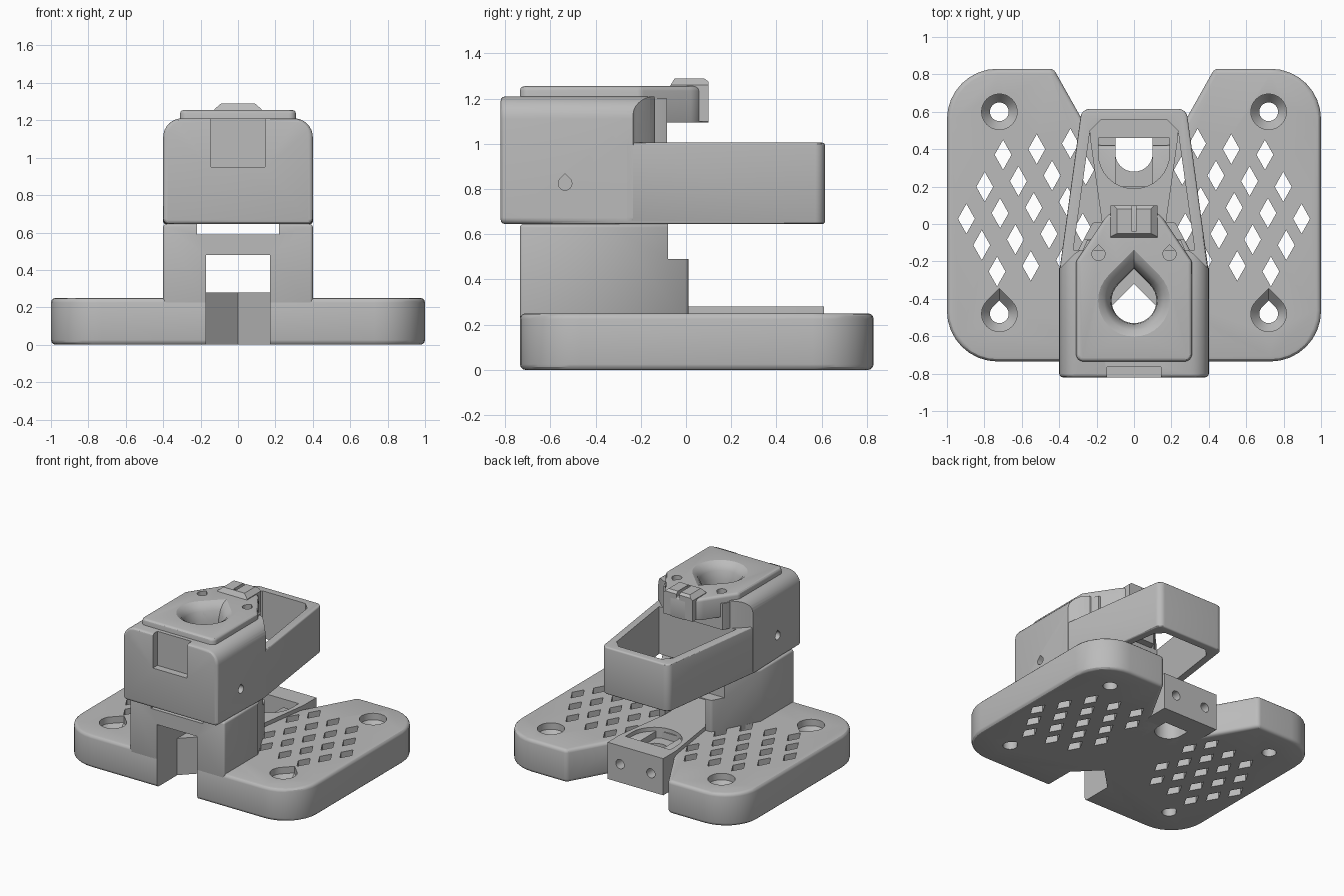
import bpy, bmesh, math
from mathutils import Vector, Matrix

cube = bpy.data.objects.get("Cube")
if cube:
    bpy.data.objects.remove(cube, do_unlink=True)

grey = bpy.data.materials.new("plain_grey")
grey.use_nodes = True
COLOUR = (0.5, 0.5, 0.5, 1)
grey.diffuse_color = COLOUR
grey.node_tree.nodes["Principled BSDF"].inputs["Base Color"].default_value = COLOUR


def new_object(name, bm):
    bmesh.ops.recalc_face_normals(bm, faces=bm.faces)
    mesh = bpy.data.meshes.new(name)
    bm.to_mesh(mesh)
    bm.free()
    mesh.materials.append(grey)
    obj = bpy.data.objects.new(name, mesh)
    bpy.context.collection.objects.link(obj)
    return obj


def bake(obj):
    dg = bpy.context.evaluated_depsgraph_get()
    mesh = bpy.data.meshes.new_from_object(obj.evaluated_get(dg))
    obj.modifiers.clear()
    obj.data = mesh


def combine(obj, tool, op="DIFFERENCE"):
    mod = obj.modifiers.new("bool", "BOOLEAN")
    mod.operation, mod.object, mod.solver = op, tool, "EXACT"
    bake(obj)
    bpy.data.objects.remove(tool, do_unlink=True)


def soften(obj, width):
    mod = obj.modifiers.new("bevel", "BEVEL")
    mod.width, mod.segments, mod.angle_limit = width, 3, math.radians(50)
    bake(obj)


def fillet(pts):
    """Round each (x, y, radius) corner of a closed outline."""
    out = []
    for i, p in enumerate(pts):
        c = Vector(p[:2])
        r = p[2] if len(p) > 2 else 0
        if not r:
            out.append(c)
            continue
        a = (Vector(pts[i - 1][:2]) - c).normalized()
        b = (Vector(pts[(i + 1) % len(pts)][:2]) - c).normalized()
        half = a.angle(b) / 2
        mid = c + (a + b).normalized() * r / math.sin(half)
        start = c + a * r / math.tan(half) - mid
        sweep = math.pi - 2 * half
        turn = 1 if a.x * b.y - a.y * b.x < 0 else -1
        for k in range(9):
            out.append(mid + Matrix.Rotation(turn * sweep * k / 8, 2) @ start)
    return out


def prism(name, half, lo, hi, axis="z", mirror=True):
    """Extrude an outline; half outlines run along +x and are mirrored."""
    pts = list(half)
    if mirror:
        pts += [(-p[0],) + tuple(p[1:]) for p in reversed(half) if p[0] > 0]
    put = {"z": lambda p, h: (p[0], p[1], h),
           "y": lambda p, h: (p[0], h, p[1]),
           "x": lambda p, h: (h, p[0], p[1])}[axis]
    bm = bmesh.new()
    pts = fillet(pts)
    rings = [[bm.verts.new(put(p, h)) for p in pts] for h in (lo, hi)]
    n = len(pts)
    bm.faces.new(rings[0])
    bm.faces.new(rings[1])
    for i in range(n):
        j = (i + 1) % n
        bm.faces.new((rings[0][i], rings[0][j], rings[1][j], rings[1][i]))
    return new_object(name, bm)


def lathe(name, centre, profile, drop=False, turn=None):
    """Stack of (radius, height) rings, pointed towards +y for a teardrop."""
    bm = bmesh.new()
    rings, n = [], 32
    for r, h in profile:
        ring = []
        for k in range(n):
            a = 2 * math.pi * k / n
            off = abs(a - math.pi / 2)
            s = r / math.cos(math.pi / 4 - off) if drop and off < math.pi / 4 else r
            ring.append(bm.verts.new((s * math.cos(a), s * math.sin(a), h)))
        rings.append(ring)
    bm.faces.new(rings[0])
    bm.faces.new(rings[-1])
    for low, high in zip(rings, rings[1:]):
        for k in range(n):
            j = (k + 1) % n
            bm.faces.new((low[k], low[j], high[j], high[k]))
    m = Matrix.Translation(centre) @ (turn or Matrix())
    bmesh.ops.transform(bm, matrix=m, verts=bm.verts)
    return new_object(name, bm)


def funnel():
    return lathe("cutter", (0, -0.41, 0), [(0.12, 0.3), (0.12, 1.08), (0.125, 1.14), (0.14, 1.2),
                                          (0.16, 1.235), (0.2, 1.26), (0.2, 1.3)], drop=True)


SLOT = [(0, -0.32), (0.17, -0.49)]

# base plate with front slot, screw holes and diamond grille
base = prism("base_plate", [(0, -0.735), (1, -0.735, 0.27), (1, 0.83, 0.27), (0.43, 0.83, 0.04),
                            (0.2, 0.42), (0, 0.42)], 0, 0.25)
soften(base, 0.025)
combine(base, prism("cutter", SLOT + [(0.17, -1), (0, -1)], -0.1, 0.5))
for side in (-1, 1):
    for y, drop in ((-0.48, True), (0.6, False)):
        combine(base, lathe("cutter", (side * 0.72, y, 0), [(0.05, -0.1), (0.05, 0.14), (0.095, 0.2),
                                                           (0.095, 0.3)], drop))
    for row, columns in enumerate(((0, 3), (0, 4), (0, 4), (1, 5), (2, 5))):
        for k in range(*columns):
            x = side * (0.70 - 0.18 * k + 0.098 * row)
            y = 0.37 + 0.03 * k - 0.171 * row
            combine(base, prism("cutter", [(x - 0.045, y), (x, y - 0.08), (x + 0.045, y), (x, y + 0.08)],
                                -0.1, 0.4, mirror=False))

# rear socket block
block = prism("socket_block", SLOT + [(0.17, 0), (0.235, 0.46), (0.235, 0.61), (0, 0.61)], 0, 0.28)
for r, z in ((0.19, 0.2), (0.1, -0.1)):
    combine(block, prism("cutter", [(0, 0.38 - r), (r, 0.38 - r, r * 0.98), (r, 0.46), (0, 0.46)], z, 0.4))
for x in (-0.13, 0.13):
    combine(block, lathe("cutter", (x, 0.61, 0.14), [(0.035, -0.1), (0.035, 0.1)],
                         turn=Matrix.Rotation(math.pi / 2, 4, "X")))
combine(base, prism("cutter", [(0, 0.2), (0.1, 0.2), (0.1, 0.46), (0, 0.46)], -0.1, 0.4))

# pedestal bridge
pedestal = prism("pedestal", [(0, -0.735), (0.4, -0.735), (0.4, -0.33), (0.22, 0.01), (0, 0.01)], 0.2, 0.645)
soften(pedestal, 0.015)
combine(pedestal, prism("cutter", [(0, 0.1), (0.17, 0.1), (0.17, 0.48), (0, 0.48)], -1, 1, "y"))
combine(pedestal, prism("cutter", [(0, 0.59), (0.22, 0.59), (0.22, 0.8), (0, 0.8)], -1, 1, "y"))
combine(pedestal, prism("cutter", [(0, -0.08), (0.6, -0.08), (0.6, 0.2), (0, 0.2)], 0.49, 0.8))
combine(pedestal, funnel())

# housing with open rear frame
housing = prism("housing", [(0, 0.645), (0.4, 0.645, 0.03), (0.4, 1.21, 0.1), (0, 1.21)], -0.82, -0.08, "y")
soften(housing, 0.02)
combine(housing, prism("cutter", [(0, -1), (0.6, -1), (0.6, -0.24), (0.4, -0.24, 0.05), (0.32, -0.16),
                                  (0.29, -0.14), (0, -0.14)], 0.5, 1.3), "INTERSECT")
frame = prism("frame", [(0, -0.6), (0.39, -0.6), (0.4, -0.26), (0.28, 0.615, 0.05), (0, 0.615)], 0.645, 1.005)
soften(frame, 0.012)
combine(frame, prism("cutter", [(0, -0.14), (0.325, -0.14), (0.235, 0.5), (0.18, 0.555), (0, 0.555)], 0.5, 1.2))
combine(housing, frame, "UNION")
combine(housing, prism("cutter", [(0, 0.95), (0.145, 0.95), (0.145, 1.4), (0, 1.4)], -1, -0.765, "y"))
combine(housing, funnel())
for side in (-1, 1):
    turn = Matrix.Rotation(math.pi / 2, 4, "Z") @ Matrix.Rotation(math.pi / 2, 4, "X")
    combine(housing, lathe("cutter", (side * 0.4, -0.535, 0.825), [(0.03, -0.12), (0.03, 0.12)], True, turn))

# raised cap with rear beak
cap = prism("cap", [(0, -0.735), (0.31, -0.735, 0.04), (0.31, -0.2, 0.05), (0.15, 0.04, 0.12),
                    (0.06, 0.1), (0, 0.1)], 1.08, 1.255)
soften(cap, 0.02)
combine(cap, prism("cutter", [(0, -0.1), (0.5, -0.1), (0.5, 0.3), (0, 0.3)], 1, 1.095))
neck = prism("cap_neck", [(0, -0.3), (0.3, -0.3), (0.3, -0.2), (0.25, -0.085), (0, -0.085)], 1.0, 1.2)
combine(cap, funnel())
combine(neck, funnel())
for x in (-0.19, 0.19):
    combine(cap, lathe("cutter", (x, -0.16, 1.2), [(0.035, -0.05), (0.035, 0.1)], True))

# latch on the beak
latch = prism("latch", [(-0.08, 1.24), (-0.05, 1.29), (0.08, 1.29), (0.1, 1.275), (0.1, 1.1), (0.04, 1.1)],
              -0.125, 0.125, "x", mirror=False)
combine(latch, prism("cutter", [(0, 1), (0.125, 1), (0.125, 1.26), (0.09, 1.29), (0, 1.29)],
                     -0.2, 0.2, "y"), "INTERSECT")
combine(latch, prism("cutter", [(0, -0.04), (0.012, -0.04), (0.012, 0.2), (0, 0.2)], 1.2, 1.4))

for obj in (base, block, pedestal, housing, cap, neck, latch):
    bpy.ops.object.select_all(action="DESELECT")
    obj.select_set(True)
    bpy.context.view_layer.objects.active = obj
    bpy.ops.object.shade_smooth_by_angle(angle=math.radians(30))
